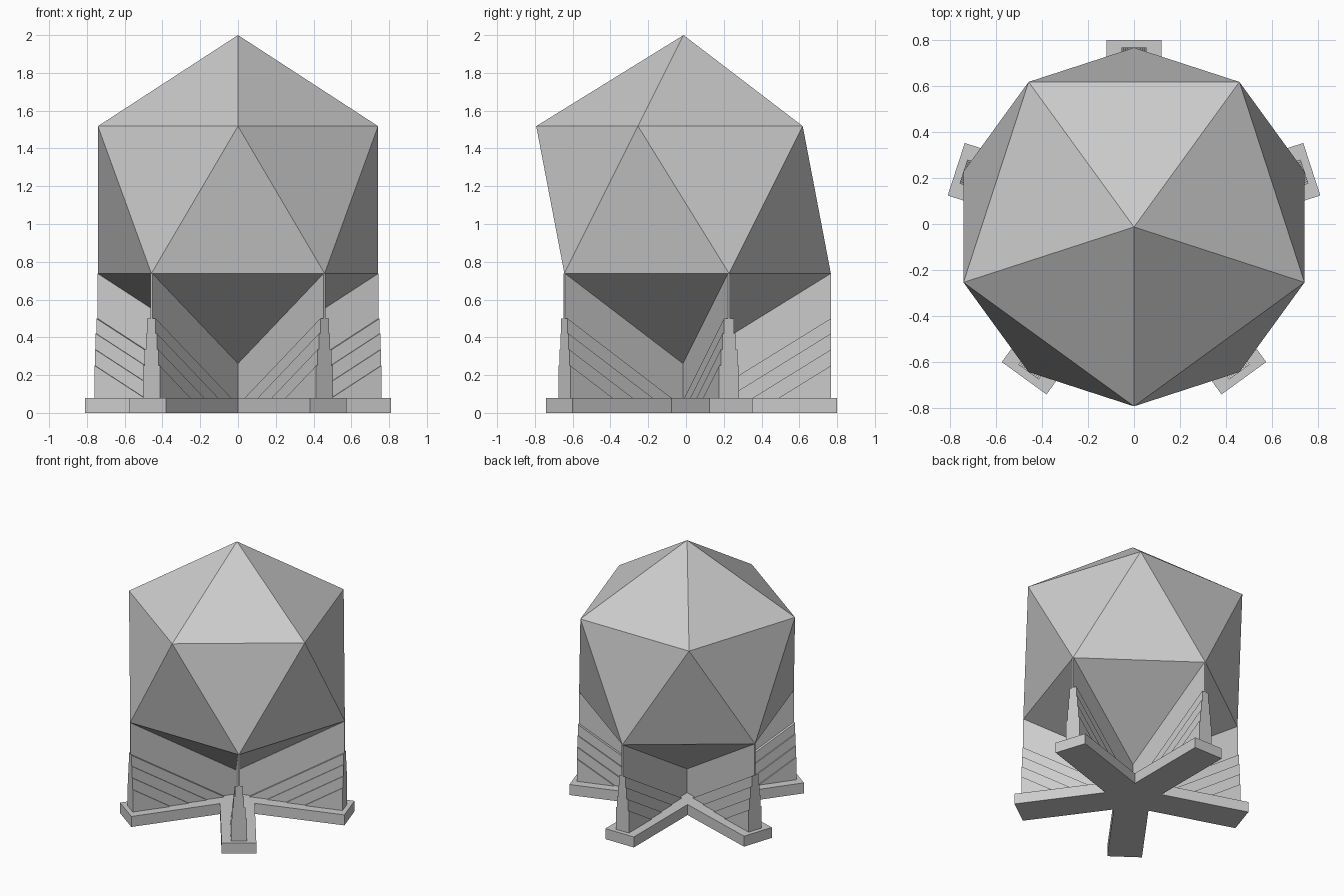
import bpy, bmesh, math
from mathutils import Vector, Matrix

if "Cube" in bpy.data.objects:
    bpy.data.objects.remove(bpy.data.objects["Cube"])

ARMS = 5
CENTRE_Y = -0.013
BALL_R, BALL_Z = 0.872, 1.128
RING_R = BALL_R * 2 / math.sqrt(5)      # radius of the ball's vertex rings
RING_DZ = BALL_R / math.sqrt(5)         # height of the rings from the ball centre
SLOPE = (BALL_R - RING_DZ) / RING_R     # slope of the ball's lower edges
PLATE_H, ARM_HALF, ARM_LEN = 0.08, 0.12, 0.813
SUNK = 0.05                             # fins start inside the plate

grey = bpy.data.materials.new("grey")
grey.diffuse_color = (0.6, 0.6, 0.6, 1)
grey.use_nodes = True
grey.node_tree.nodes["Principled BSDF"].inputs["Base Color"].default_value = grey.diffuse_color


def angle(k):
    return math.radians(90 + 360 / ARMS * k)


def ring(k, radius, z):
    return Vector((radius * math.cos(angle(k)), radius * math.sin(angle(k)), z))


def finish(name, bm):
    bmesh.ops.recalc_face_normals(bm, faces=bm.faces)
    mesh = bpy.data.meshes.new(name)
    bm.to_mesh(mesh)
    bm.free()
    mesh.materials.append(grey)
    obj = bpy.data.objects.new(name, mesh)
    obj.location.y = CENTRE_Y
    bpy.context.collection.objects.link(obj)
    return obj


def prism(name, points, offset):
    """Extrude a flat outline along an offset."""
    bm = bmesh.new()
    face = bm.faces.new([bm.verts.new(p) for p in points])
    result = bmesh.ops.extrude_face_region(bm, geom=[face], use_keep_orig=True)
    verts = [v for v in result["geom"] if isinstance(v, bmesh.types.BMVert)]
    bmesh.ops.translate(bm, verts=verts, vec=offset)
    return finish(name, bm)


def fin(name, k, profile, half):
    """Upright plate from a radius/height profile, turned to arm k."""
    turn = Matrix.Rotation(angle(k), 4, "Z")
    pts = [turn @ Vector((r, -half, z)) for r, z in profile]
    return prism(name, pts, turn @ Vector((0, 2 * half, 0)))


# Twenty-sided ball: lower ring lines up with the arms, upper ring is between them
bm = bmesh.new()
top = bm.verts.new((0, 0, BALL_Z + BALL_R))
bottom = bm.verts.new((0, 0, BALL_Z - BALL_R))
low = [bm.verts.new(ring(k, RING_R, BALL_Z - RING_DZ)) for k in range(ARMS)]
high = [bm.verts.new(ring(k + 0.5, RING_R, BALL_Z + RING_DZ)) for k in range(ARMS)]
for k in range(ARMS):
    n = (k + 1) % ARMS
    bm.faces.new((top, high[k], high[n]))
    bm.faces.new((bottom, low[n], low[k]))
    bm.faces.new((low[k], low[n], high[k]))
    bm.faces.new((high[k], low[n], high[n]))
finish("faceted_ball", bm)

# Star-shaped base plate
outline = []
for k in range(ARMS):
    out = ring(k, 1, 0)
    side = Vector((-out.y, out.x, 0))
    outline += [out * ARM_LEN - side * ARM_HALF,
                out * ARM_LEN + side * ARM_HALF,
                ring(k + 0.5, ARM_HALF / math.sin(math.pi / ARMS), 0)]
prism("base_plate", outline, Vector((0, 0, PLATE_H)))

# Thin webs under the ball, thickened by sloping tiers
TIERS = [(0.50, 0.028), (0.42, 0.037), (0.335, 0.046), (0.25, 0.055)]
for k in range(ARMS):
    web = [(0, SUNK), (RING_R, SUNK),
           (RING_R, BALL_Z - RING_DZ), (0, BALL_Z - BALL_R)]
    fin(f"web_{k + 1}", k, web, 0.006)
    for t, (z, half) in enumerate(TIERS):
        inner = RING_R - (z - SUNK) / SLOPE
        fin(f"fin_{k + 1}_tier_{t + 1}", k,
            [(inner, SUNK), (RING_R, SUNK), (RING_R, z)], half)
